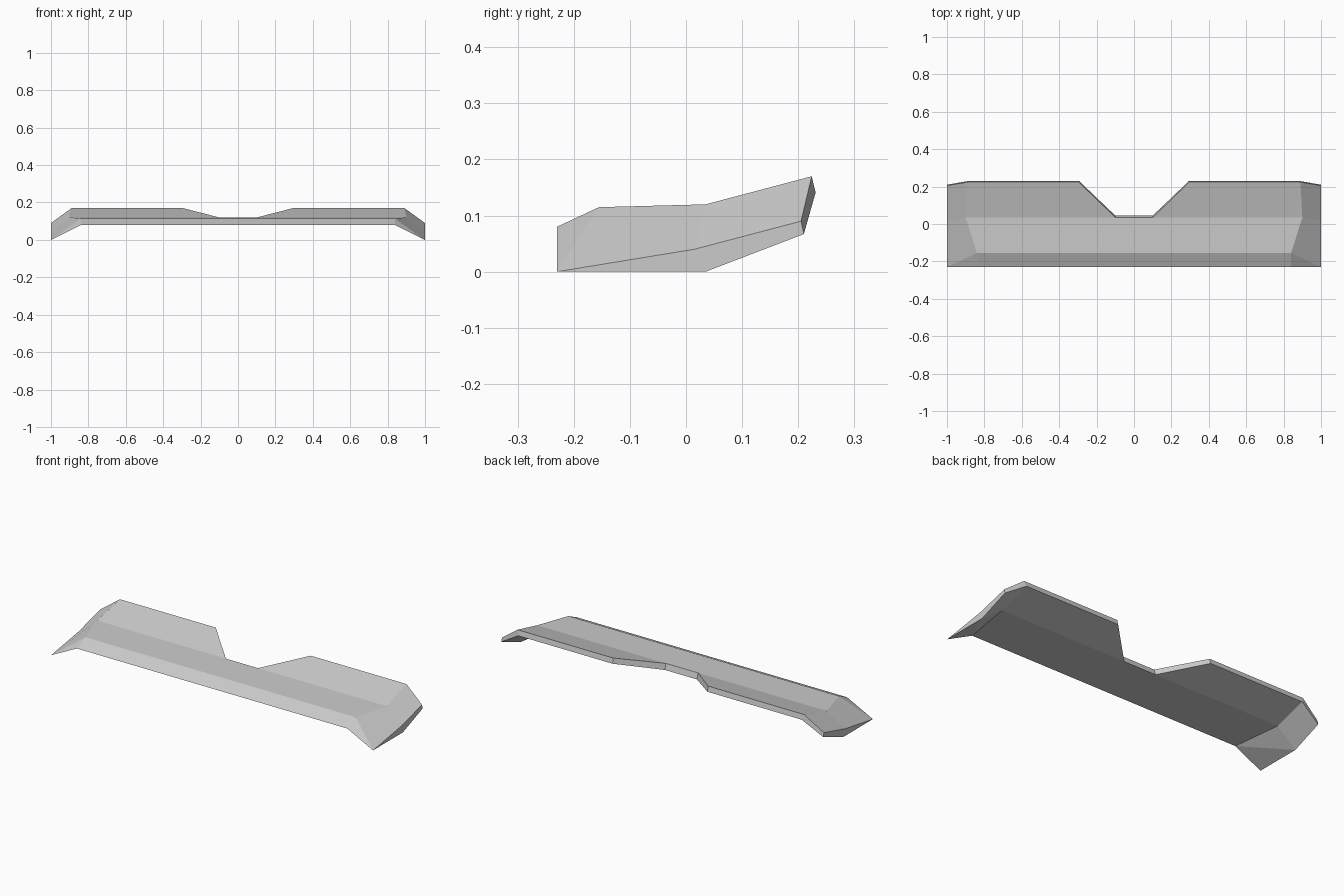
import bpy
import bmesh

cube = bpy.data.objects.get("Cube")
if cube:
    bpy.data.objects.remove(cube, do_unlink=True)

# One flat colour for the whole shell
grey = bpy.data.materials.new("light_grey")
grey.use_nodes = True
colour = (0.6, 0.6, 0.6, 1)
grey.diffuse_color = colour
grey.node_tree.nodes["Principled BSDF"].inputs["Base Color"].default_value = colour

# Profile points (y, z) from front lip over the top and back along the underside
lip, bevel, ridge = (-0.23, 0.08), (-0.155, 0.115), (0.035, 0.12)
back_top, back_low, under = (0.224, 0.17), (0.231, 0.141), (0.045, 0.087)

full = [lip, bevel, ridge, back_top, back_low, under]
notched = [lip, bevel, ridge, ridge, under, under]
tip = [(-0.23, 0), (-0.23, 0), (0.015, 0.04), (0.205, 0.09), (0.21, 0.067), (0.035, 0)]

# Cross-sections on one side, each with the x of every profile point
half = [
    ([0.1] * len(full), notched),
    ([0.295] * len(full), full),
    ([0.84, 0.84, 0.9, 0.89, 0.88, 0.88], full),
    ([1.0] * len(full), tip),
]

bm = bmesh.new()
known = {}


def vert(x, yz):
    key = (x, *yz)
    if key not in known:
        known[key] = bm.verts.new(key)
    return known[key]


def section(side, xs, profile):
    return [vert(side * x, yz) for x, yz in zip(xs, profile)]


def face(corners):
    corners = list(dict.fromkeys(corners))
    if len(corners) > 2:
        bm.faces.new(corners)


# Loft across the full width, then close both tips
rings = [section(-1, *s) for s in reversed(half)] + [section(1, *s) for s in half]
count = len(full)
for a, b in zip(rings, rings[1:]):
    for i in range(count):
        j = (i + 1) % count
        face([a[i], a[j], b[j], b[i]])
for ring in (rings[0], rings[-1]):
    face(ring)

# Fold the underside of each drooping tip along its diagonal
for shoulder, end in ((rings[1], rings[0]), (rings[-2], rings[-1])):
    bmesh.ops.connect_verts(bm, verts=[shoulder[0], end[5]])

bmesh.ops.recalc_face_normals(bm, faces=bm.faces)
mesh = bpy.data.meshes.new("spoiler_wing")
bm.to_mesh(mesh)
bm.free()
mesh.materials.append(grey)
wing = bpy.data.objects.new("spoiler_wing", mesh)
bpy.context.collection.objects.link(wing)
